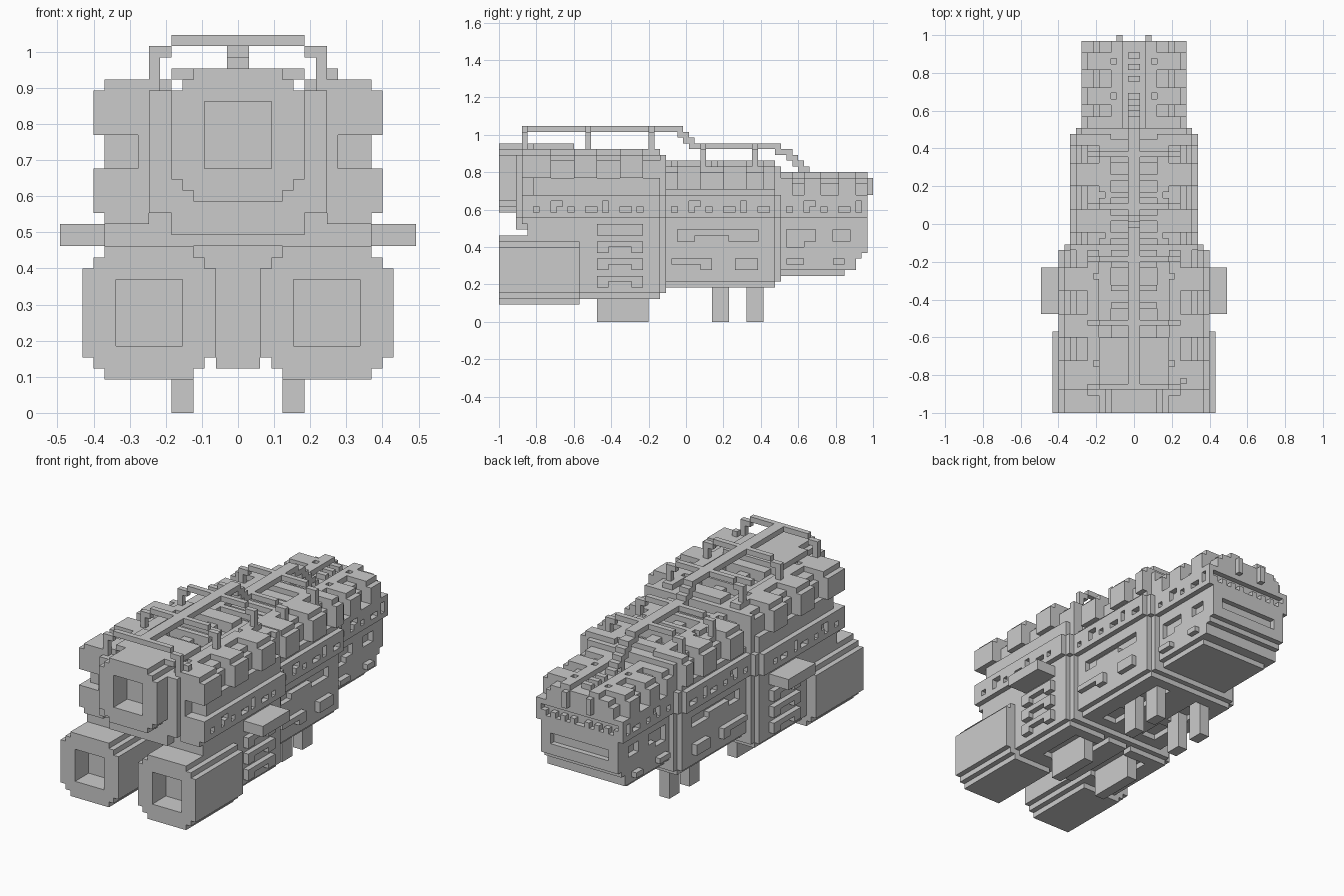
import bpy, bmesh, math

if "Cube" in bpy.data.objects:
    bpy.data.objects.remove(bpy.data.objects["Cube"])

V = 2 / 65          # block size; the model is laid out on a block grid
grid = {}           # (x, y, z) block -> part name


def cells(x0, x1, y0, y1, z0, z1):
    """Blocks of a box, mirrored across x = 0."""
    for x in range(x0, x1):
        for y in range(y0, y1):
            for z in range(z0, z1):
                yield x, y, z
                yield -1 - x, y, z


def add(part, *b):
    for c in cells(*b):
        grid.setdefault(c, part)


def carve(*b):
    for c in cells(*b):
        grid.pop(c, None)


# Hull sections: name, y range, half width, bottom, top, roof box y ranges
sections = (("rear_hull", 5, 28, 13, 4, 30, ((5, 9), (13, 17), (21, 25))),
            ("middle_hull", 29, 48, 11, 6, 28, ((31, 35), (39, 43), (46, 48))),
            ("nose_hull", 49, 64, 9, 8, 26, ((49, 51), (53, 56), (59, 62))))
for part, y0, y1, w, lo, hi, boxes in sections:
    yl = 13 if lo == 4 else y0
    add(part, 0, w - 2, yl, y1, lo, lo + 1)
    add(part, 0, w - 1, yl, y1, lo + 1, 15)
    add(part, 0, w - 1, y0, y1, 15, 18)
    add("side_band", 0, w, y0, y1, 18, 22)
    add(part, 0, w - 1, y0, y1, 22, hi - 5)
    add(part, 0, w - 2, y0, y1, hi - 5, hi - 2)
    add(part, 0, w - 3, y0, y1, hi - 2, hi - 1)
    add("roof_strip", w - 7, w - 5, y0, y1, hi - 1, hi)
    for a, b in boxes:
        add("roof_box", w - 5, w, a, b, hi - 5, hi - 1)
        add("roof_box", w - 5, w - 1, a, b, hi - 1, hi)

# Collars between sections and the stepped front frame
add("collar", 0, 11, 28, 29, 5, 29)
add("collar", 0, 12, 28, 29, 18, 22)
add("collar", 0, 9, 48, 49, 7, 27)
add("collar", 0, 10, 48, 49, 18, 22)
add("front_frame", 0, 8, 3, 5, 18, 29)
add("front_frame", 0, 6, 3, 5, 16, 18)
add("front_frame", 8, 12, 4, 5, 17, 30)
add("front_frame", 8, 13, 4, 5, 18, 22)
add("front_frame", 8, 13, 4, 5, 25, 29)
carve(9, 13, 3, 6, 22, 25)
carve(2, 3, 0, 29, 4, 5)

# Engines with stepped corners and square nozzles
for inset in range(3):
    add("lower_engine", 4 - inset, 12 + inset, 0, 14, 3 + inset, 15 - inset)
    add("upper_engine", 0, 4 + inset, 0, 13, 19 + inset, 31 - inset)
carve(5, 11, 0, 4, 6, 12)
carve(0, 3, 0, 4, 22, 28)
add("upper_engine", 4, 6, 5, 13, 30, 31)

# Nose: stepped underside, rear windows, slot and prongs
carve(0, 9, 60, 64, 8, 9)
carve(0, 9, 62, 64, 9, 11)
carve(0, 9, 63, 64, 11, 12)
for x in range(0, 8, 2):
    carve(x, x + 1, 63, 64, 19, 21)
    carve(x + 1, x + 2, 63, 64, 20, 21)
carve(0, 6, 63, 64, 14, 16)
add("nose_prong", 2, 3, 62, 65, 22, 25)

# Portholes along the side band
for part, y0, y1, w, *_ in sections:
    for k, y in enumerate(range(y0 + 1, y1 - 1, 3)):
        z = 19 + (k * 2 % 3 > 1)
        carve(w - 1, w, y, y + 1 + k % 2, z, z + 1)
        if k % 3 == 1:
            carve(w - 1, w, y, y + 1, 19, 21)

# Side fins with ribs below them
add("side_fin", 12, 16, 17, 25, 15, 17)
for z in (13, 10, 7):
    add("side_rib", 12, 13, 17, 25, z, z + 1)
    add("side_rib", 12, 13, 17, 19, z - 1, z)
    add("side_rib", 12, 13, 23, 25, z - 1, z)

# Side slots and raised side plates
for x, y0, y1, z0, z1 in ((9, 31, 45, 15, 16), (9, 31, 34, 14, 15), (9, 40, 45, 14, 15),
                          (7, 50, 55, 14, 16), (7, 50, 53, 13, 14), (7, 58, 61, 14, 16)):
    carve(x, x + 1, y0, y1, z0, z1)
for x, y0, y1, z0, z1 in ((10, 30, 37, 10, 11), (10, 35, 37, 9, 10), (10, 41, 45, 9, 11),
                          (8, 50, 53, 10, 11), (8, 58, 60, 10, 11)):
    add("side_plate", x, x + 1, y0, y1, z0, z1)

# Underside recesses and landing legs
for x1, y0, y1, z in ((8, 17, 26, 4), (6, 31, 36, 6), (6, 38, 46, 6)):
    carve(3, x1, y0, y1, z, z + 1)
for y0, y1, top in ((17, 26, 5), (37, 40, 7), (43, 46, 7)):
    add("landing_leg", 4, 6, y0, y1, 0, top)

# Roof: cross slats, recessed panels and small holes
for y0, y1, z in ((13, 15, 29), (18, 19, 29), (21, 22, 29), (25, 28, 29),
                  (30, 31, 27), (33, 34, 27), (37, 38, 27), (40, 41, 27), (45, 47, 27)):
    add("roof_slat", 0, 4, y0, y1, z, z + 1)
for y0, y1, z in ((6, 12, 28), (15, 18, 28), (22, 25, 28), (34, 36, 26), (41, 43, 26)):
    carve(1, 4, y0, y1, z, z + 1)
for y in (52, 54, 57, 59, 61):
    add("roof_slat", 0, 1, y, y + 1, 25, 26)
for x, y, z in ((6, 8, 29), (6, 23, 29), (5, 30, 27), (5, 37, 27), (3, 54, 25), (3, 60, 25)):
    carve(x, x + 1, y, y + 1, z, z + 1)
grid[(8, 5, 30)] = "roof_stud"

# Roof hoops and the long centre rail stepping down to the nose
for y, top, base in ((4, 34, 24), (15, 34, 29), (26, 34, 29), (35, 31, 26), (44, 31, 26)):
    add("roof_hoop", 0, 6, y, y + 1, top - 1, top)
    add("roof_hoop", 6, 8, y, y + 1, top - 2, top - 1)
    add("roof_hoop", 7, 8, y, y + 1, base, top - 2)
for y0, y1, z in ((4, 32, 33), (31, 33, 32), (32, 34, 31), (33, 49, 30),
                  (48, 51, 29), (50, 52, 28), (51, 53, 27), (52, 54, 26)):
    add("centre_rail", 0, 1, y0, y1, z, z + 1)

# One object per part, made of the exposed block faces
for part in sorted(set(grid.values())):
    bm = bmesh.new()
    verts = {}
    for c in [c for c, p in grid.items() if p == part]:
        for axis in range(3):
            for s in (0, 1):
                n = list(c)
                n[axis] += 2 * s - 1
                if tuple(n) in grid:
                    continue
                loop = []
                for u, v in ((0, 0), (1, 0), (1, 1), (0, 1)):
                    p = list(c)
                    p[axis] += s
                    p[(axis + 1) % 3] += u
                    p[(axis + 2) % 3] += v
                    p = tuple(p)
                    if p not in verts:
                        verts[p] = bm.verts.new((p[0] * V, p[1] * V - 1, p[2] * V))
                    loop.append(verts[p])
                bm.faces.new(loop if s else loop[::-1])
    bmesh.ops.dissolve_limit(bm, angle_limit=math.radians(1), verts=bm.verts, edges=bm.edges)
    mesh = bpy.data.meshes.new(part)
    bm.to_mesh(mesh)
    bm.free()
    bpy.context.collection.objects.link(bpy.data.objects.new(part, mesh))
